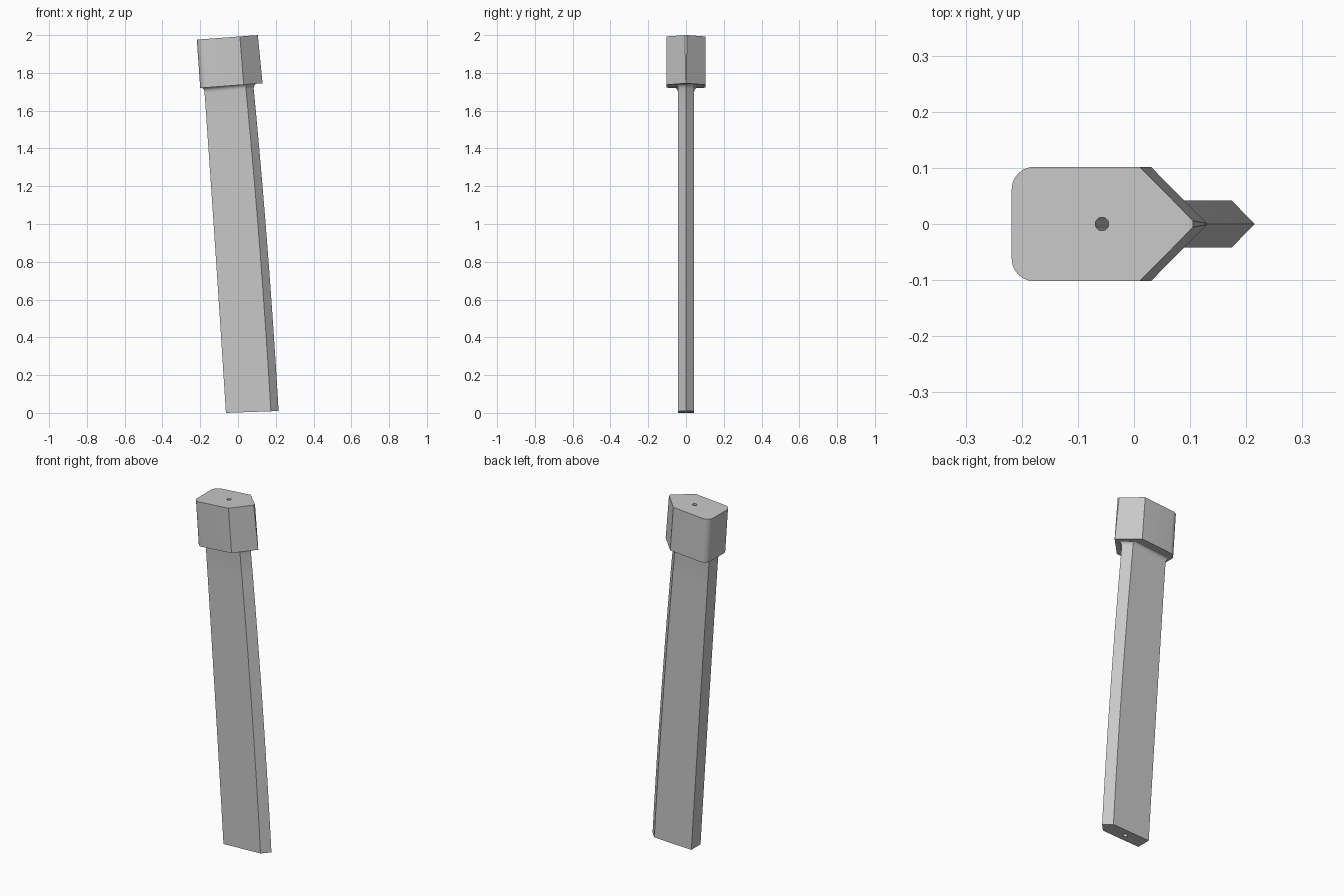
import bpy, bmesh, math
from mathutils import Vector

cube = bpy.data.objects.get("Cube")
if cube:
    bpy.data.objects.remove(cube, do_unlink=True)

concrete = bpy.data.materials.new("concrete_grey")
concrete.use_nodes = True
concrete.diffuse_color = (0.58, 0.58, 0.58, 1)
concrete.node_tree.nodes["Principled BSDF"].inputs["Base Color"].default_value = (0.58, 0.58, 0.58, 1)


def section(back, shoulder, nose, half, z_back, z_nose, radius=0.0, blunt=0.0):
    """Plan with a flat back, straight sides and a pointed nose, on a tilted plane."""
    side = [(nose, blunt), (shoulder, half)]
    steps = 6 if radius else 0
    for i in range(steps + 1):
        a = math.pi / 2 * (i / steps if steps else 0)
        side.append((back + radius - radius * math.sin(a),
                     half - radius + radius * math.cos(a)))
    plan = side + [(x, -y) for x, y in reversed(side)]
    slope = (z_nose - z_back) / (nose - back)
    return [Vector((x, y, z_back + (x - back) * slope)) for x, y in plan]


def finish(name, bm):
    bmesh.ops.remove_doubles(bm, verts=bm.verts, dist=0.0002)
    bmesh.ops.recalc_face_normals(bm, faces=bm.faces)
    mesh = bpy.data.meshes.new(name)
    bm.to_mesh(mesh)
    bm.free()
    mesh.materials.append(concrete)
    obj = bpy.data.objects.new(name, mesh)
    bpy.context.collection.objects.link(obj)
    return obj


def loft(name, rings):
    bm = bmesh.new()
    loops = [[bm.verts.new(p) for p in ring] for ring in rings]
    n = len(loops[0])
    for low, high in zip(loops, loops[1:]):
        for i in range(n):
            j = (i + 1) % n
            bm.faces.new((low[i], low[j], high[j], high[i]))
    bm.faces.new(loops[0])
    bm.faces.new(loops[-1])
    return finish(name, bm)


def mix(a, b, t):
    return a + (b - a) * t


# Shaft: leaning, slightly bowed on the nose side
rings = []
for i in range(13):
    t = i / 12
    bow = 0.008 * 4 * t * (1 - t)
    rings.append(section(mix(-0.064, -0.177, t) + bow * 0.2,
                         mix(0.174, 0.042, t) + bow,
                         mix(0.215, 0.083, t) + bow,
                         0.042, mix(0, 1.695, t), mix(0.01, 1.719, t)))
# Concave flare under the cap
for i in range(1, 7):
    a = math.pi / 2 * i / 6
    f, h = 0.02 * (1 - math.cos(a)), 0.027 * math.sin(a)
    rings.append(section(-0.177 - f, 0.042 + f * 0.4, 0.083 + f * 1.4,
                         0.042 + f, 1.695 + h, 1.719 + h))
shaft = loft("shaft", rings)

# Cap block with rounded back corners
cap = loft("cap", [
    section(-0.2, 0.03, 0.13, 0.102, 1.72, 1.745, 0.04, 0.001),
    section(-0.218, 0.01, 0.105, 0.102, 1.976, 2.0, 0.04, 0.006),
])

# Narrow bore along the axis
top, bottom = Vector((-0.057, 0, 1.988)), Vector((0.06, 0, 0.005))
axis = top - bottom
bm = bmesh.new()
bmesh.ops.create_cone(bm, cap_ends=True, segments=20, radius1=0.012,
                      radius2=0.012, depth=axis.length + 0.1)
bmesh.ops.rotate(bm, verts=bm.verts, matrix=axis.to_track_quat('Z', 'Y').to_matrix())
bmesh.ops.translate(bm, verts=bm.verts, vec=(top + bottom) / 2)
bore = finish("bore_cutter", bm)
bore.hide_render = True
bore.hide_set(True)

for obj in (shaft, cap):
    cut = obj.modifiers.new("bore", 'BOOLEAN')
    cut.operation = 'DIFFERENCE'
    cut.solver = 'EXACT'
    cut.object = bore
    bpy.ops.object.select_all(action='DESELECT')
    obj.select_set(True)
    bpy.context.view_layer.objects.active = obj
    bpy.ops.object.shade_smooth_by_angle(angle=math.radians(25))
